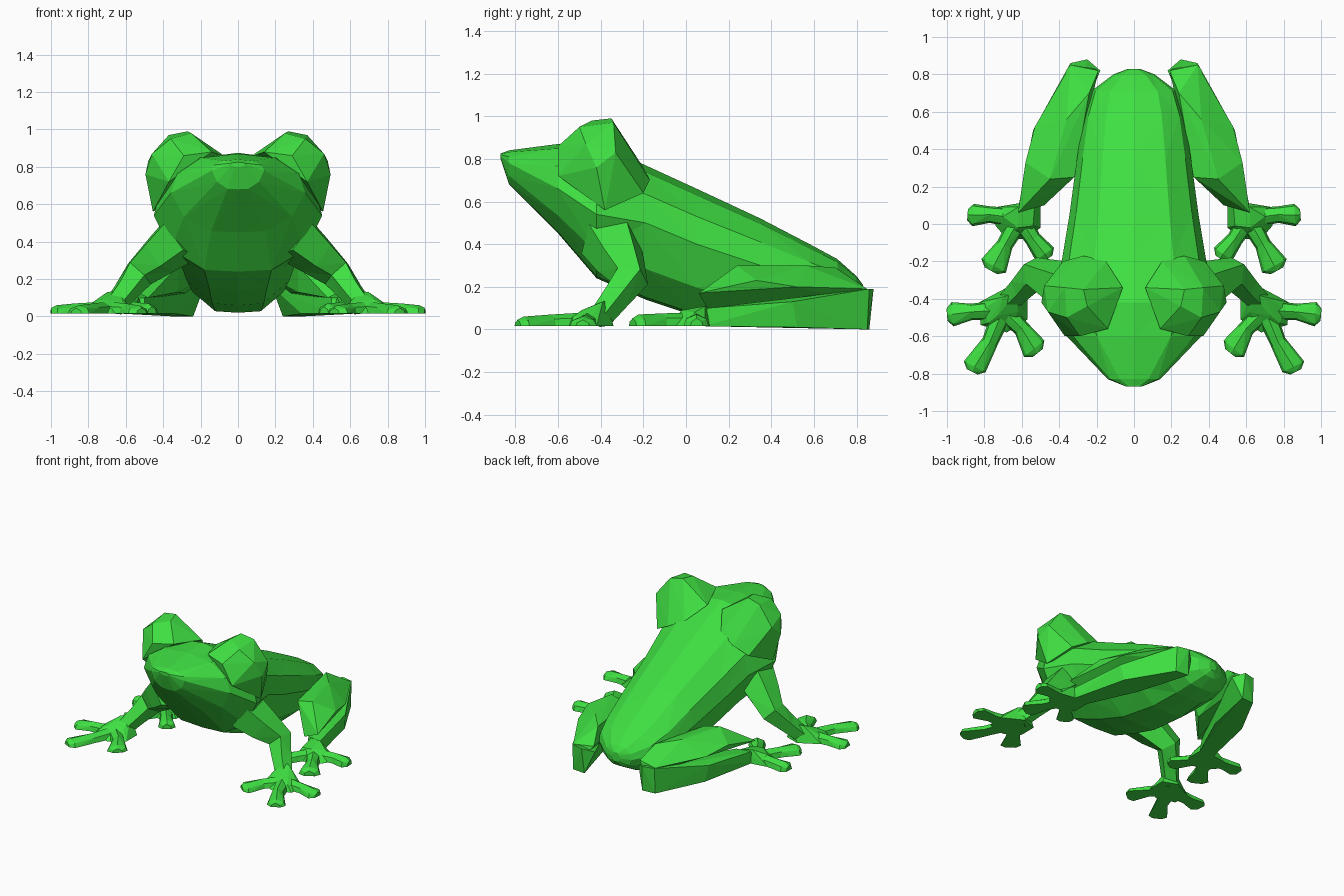
import bpy, bmesh, math
from mathutils import Vector

green = bpy.data.materials.new("frog_green")
green.diffuse_color = (0.05, 0.74, 0.055, 1)


def finish(name, bm, mirror=True):
    bmesh.ops.recalc_face_normals(bm, faces=bm.faces)
    mesh = bpy.data.meshes.new(name)
    bm.to_mesh(mesh)
    bm.free()
    ob = bpy.data.objects.new(name, mesh)
    bpy.context.collection.objects.link(ob)
    mesh.materials.append(green)
    if mirror:
        ob.modifiers.new("mirror", 'MIRROR').use_mirror_merge = False
    return ob


def loft(bm, rings):
    rows = [[bm.verts.new(p) for p in r] for r in rings]
    n = len(rows[0])
    for k, (a, b) in enumerate(zip(rows, rows[1:])):
        for i in range(n):
            j = (i + 1) % n
            if (i < n / 2) == (k % 2 == 0):
                bm.faces.new((a[i], a[j], b[j]))
                bm.faces.new((a[i], b[j], b[i]))
            else:
                bm.faces.new((a[i], a[j], b[i]))
                bm.faces.new((a[j], b[j], b[i]))
    bm.faces.new(rows[0])
    bm.faces.new(rows[-1])


def hull(bm, pts):
    vs = [bm.verts.new(p) for p in pts]
    bmesh.ops.convex_hull(bm, input=vs)
    bmesh.ops.delete(bm, geom=[v for v in bm.verts if not v.link_faces], context='VERTS')


def toe(bm, start, mid, tip, w0, w1, h0, h1):
    # narrow stem, then a flared pad with a blunt point
    s, m, t = (Vector((*p, 0)) for p in (start, mid, tip))
    d = (t - s).normalized()
    side = Vector((-d.y, d.x, 0))
    up = Vector((0, 0, 1))
    rings = []
    for p, w, h in ((s, w0, h0), (m, w0 * 0.8, (h0 + h1) / 2),
                    (t - d * 0.03, w1, h1), (t, w1 * 0.5, h1 * 0.75)):
        rings.append([p - side * w + up * 0.015, p + side * w + up * 0.015,
                      p + side * w * 0.8 + up * h * 0.7, p + up * h,
                      p - side * w * 0.8 + up * h * 0.7])
    loft(bm, rings)


# body and head: y, top, bottom, half width, height of widest point
sections = [
    (-0.87, 0.825, 0.80, 0.04, 0.815), (-0.83, 0.84, 0.68, 0.14, 0.78),
    (-0.60, 0.87, 0.45, 0.36, 0.66), (-0.42, 0.875, 0.24, 0.45, 0.54),
    (-0.19, 0.77, 0.14, 0.385, 0.50), (0.05, 0.66, 0.06, 0.345, 0.40),
    (0.35, 0.52, 0.02, 0.305, 0.30), (0.58, 0.40, 0.03, 0.27, 0.23),
    (0.71, 0.33, 0.05, 0.23, 0.20), (0.80, 0.25, 0.10, 0.11, 0.17),
    (0.83, 0.21, 0.14, 0.03, 0.17)]
rings = []
for y, t, b, w, m in sections:
    half = [(0.55 * w, t - 0.05 * (t - b)), (0.9 * w, m + 0.5 * (t - m)), (w, m),
            (0.8 * w, b + 0.4 * (m - b)), (0.4 * w, b + 0.03 * (m - b))]
    rings.append([(0, y, t)] + [(x, y, z) for x, z in half] + [(0, y, b)]
                 + [(-x, y, z) for x, z in reversed(half)])
bm = bmesh.new()
loft(bm, rings)
finish("body", bm, False)

# eye bulges, running into the brow and the neck
bm = bmesh.new()
hull(bm, [(0.25, -0.44, 0.98), (0.27, -0.35, 0.99), (0.37, -0.34, 0.97),
          (0.36, -0.50, 0.95), (0.46, -0.47, 0.87), (0.48, -0.33, 0.83),
          (0.14, -0.56, 0.88), (0.29, -0.60, 0.86), (0.37, -0.60, 0.72),
          (0.495, -0.42, 0.76), (0.06, -0.34, 0.85), (0.27, -0.17, 0.70),
          (0.15, -0.20, 0.76), (0.38, -0.20, 0.64), (0.455, -0.38, 0.56)])
finish("eye_bulges", bm)

# front legs: five-sided tapering limb, shoulder to wrist
bm = bmesh.new()
path = [((0.30, -0.36, 0.43), 0.15), ((0.42, -0.31, 0.33), 0.12),
        ((0.53, -0.265, 0.235), 0.09), ((0.60, -0.34, 0.14), 0.07),
        ((0.67, -0.41, 0.05), 0.06)]
centres = [Vector(p) for p, r in path]
rings = []
for i, (p, r) in enumerate(path):
    d = (centres[min(i + 1, 4)] - centres[max(i - 1, 0)]).normalized()
    u = d.cross(Vector((0.6, 0.8, 0.3))).normalized()
    v = d.cross(u)
    rings.append([centres[i] + (u * math.cos(a) + v * math.sin(a)) * r
                  for a in (k * math.tau / 5 for k in range(5))])
loft(bm, rings)
finish("front_legs", bm)

# front feet
bm = bmesh.new()
hull(bm, [(0.57, -0.38, 0.015), (0.57, -0.51, 0.015), (0.68, -0.58, 0.015),
          (0.82, -0.54, 0.015), (0.83, -0.42, 0.015), (0.68, -0.34, 0.015),
          (0.63, -0.37, 0.14), (0.70, -0.39, 0.13), (0.73, -0.49, 0.09),
          (0.62, -0.47, 0.08), (0.80, -0.45, 0.06), (0.78, -0.53, 0.06)])
for mid, tip, w in (((0.87, -0.47), (1.0, -0.485), 0.065),
                    ((0.77, -0.63), (0.865, -0.79), 0.065),
                    ((0.60, -0.56), (0.515, -0.69), 0.07)):
    toe(bm, (0.70, -0.46), mid, tip, 0.055, w, 0.08, 0.06)
finish("front_feet", bm)

# thighs, folded along the body
bm = bmesh.new()
hull(bm, [(0.62, 0.06, 0.17), (0.48, 0.10, 0.10), (0.58, 0.33, 0.23),
          (0.45, 0.24, 0.30), (0.32, 0.25, 0.27), (0.36, 0.56, 0.30),
          (0.53, 0.52, 0.20), (0.34, 0.85, 0.19), (0.19, 0.82, 0.20),
          (0.24, 0.70, 0.29), (0.25, 0.85, 0.12), (0.32, 0.30, 0.13)])
finish("thighs", bm)

# shins, lying on the ground under the thighs
bm = bmesh.new()
hull(bm, [(0.24, 0.86, 0), (0.34, 0.85, 0), (0.18, 0.82, 0.16), (0.25, 0.88, 0.19),
          (0.34, 0.86, 0.19), (0.52, 0.52, 0.01), (0.54, 0.50, 0.13),
          (0.62, 0.08, 0.015), (0.61, 0.10, 0.10), (0.50, 0.10, 0.015),
          (0.50, 0.12, 0.10), (0.34, 0.45, 0.015)])
finish("shins", bm)

# hind feet
bm = bmesh.new()
hull(bm, [(0.50, 0.13, 0.015), (0.66, 0.10, 0.015), (0.74, 0.09, 0.015),
          (0.74, -0.01, 0.015), (0.68, -0.08, 0.015), (0.58, -0.08, 0.015),
          (0.50, -0.02, 0.015), (0.53, 0.11, 0.10), (0.62, 0.09, 0.11),
          (0.62, -0.02, 0.09), (0.54, -0.01, 0.08), (0.70, 0.04, 0.08)])
for mid, tip, w in (((0.77, 0.05), (0.89, 0.05), 0.06),
                    ((0.69, -0.11), (0.765, -0.25), 0.075),
                    ((0.54, -0.08), (0.46, -0.185), 0.06)):
    toe(bm, (0.61, 0.03), mid, tip, 0.055, w, 0.08, 0.07)
finish("hind_feet", bm)
